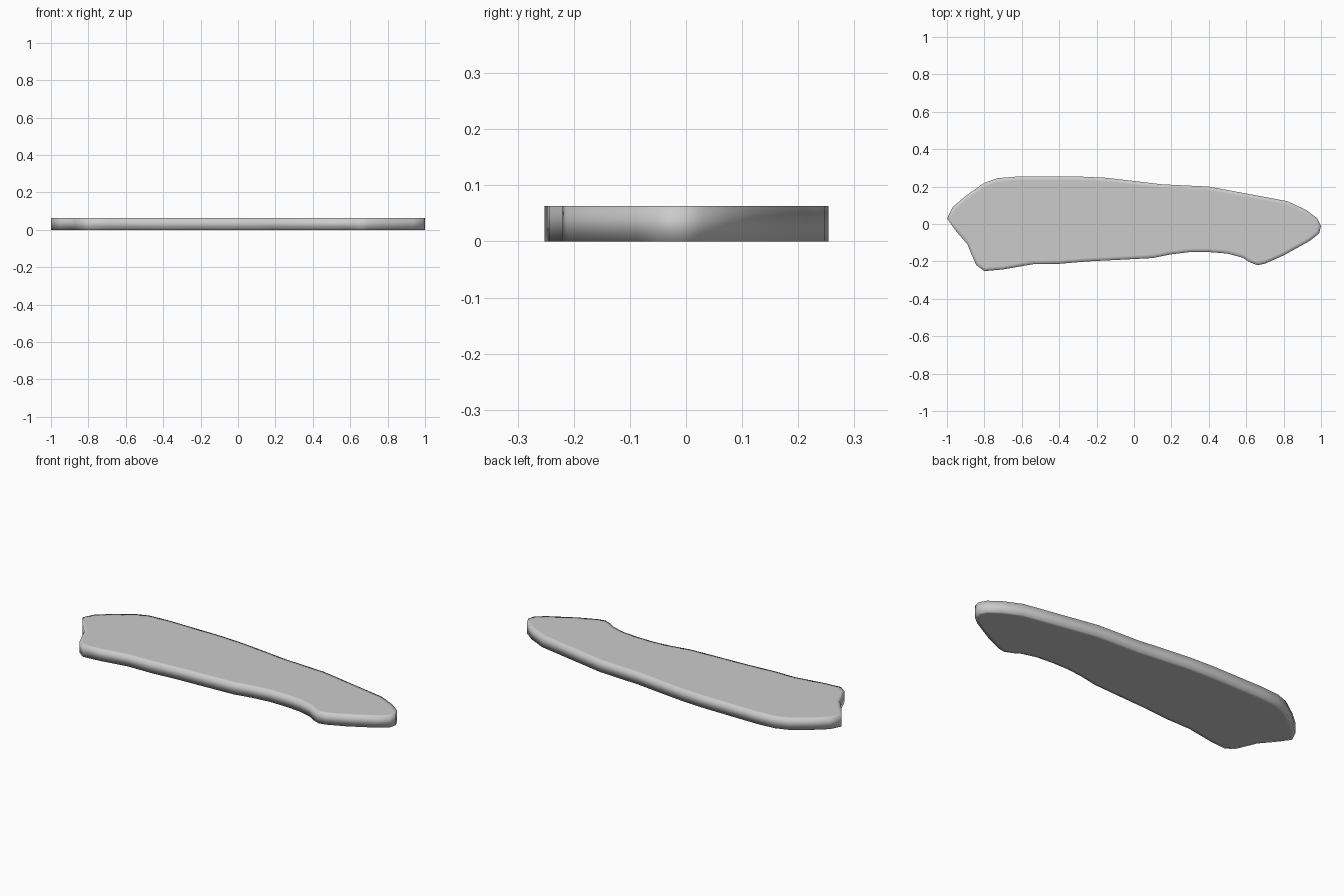
import bpy, bmesh

if "Cube" in bpy.data.objects:
    bpy.data.objects.remove(bpy.data.objects["Cube"])

HEIGHT = 0.063

# Outline of the slab, seen from above
outline = [
    (-1.0, 0.03), (-0.97, 0.09), (-0.9, 0.15), (-0.8, 0.22), (-0.73, 0.245),
    (-0.62, 0.254), (-0.3, 0.254), (-0.15, 0.247), (0.0, 0.23), (0.15, 0.212),
    (0.4, 0.2), (0.6, 0.163), (0.82, 0.122), (0.92, 0.075), (0.98, 0.03),
    (1.0, -0.01), (0.99, -0.05), (0.94, -0.09), (0.8, -0.168), (0.7, -0.212),
    (0.66, -0.22), (0.62, -0.205), (0.58, -0.18), (0.5, -0.158), (0.4, -0.15),
    (0.3, -0.15), (0.2, -0.162), (0.1, -0.182), (-0.05, -0.19), (-0.25, -0.2),
    (-0.4, -0.213), (-0.54, -0.215), (-0.7, -0.243), (-0.8, -0.252),
    (-0.843, -0.22), (-0.87, -0.16), (-0.89, -0.11), (-0.95, -0.04),
]

# Extrude the outline into a slab
bm = bmesh.new()
base = bm.faces.new([bm.verts.new((x, y, 0)) for x, y in outline])
ext = bmesh.ops.extrude_face_region(bm, geom=[base], use_keep_orig=True)
bmesh.ops.translate(bm, vec=(0, 0, HEIGHT),
                    verts=[g for g in ext["geom"] if isinstance(g, bmesh.types.BMVert)])
bmesh.ops.recalc_face_normals(bm, faces=bm.faces[:])

# Narrow flat rim on both faces, so the smooth shading rolls over the edge
caps = [f for f in bm.faces if len(f.verts) > 4]
bmesh.ops.inset_region(bm, faces=caps, thickness=0.02, depth=0, use_even_offset=True)

mesh = bpy.data.meshes.new("slab")
bm.to_mesh(mesh)
bm.free()
for poly in mesh.polygons:
    poly.use_smooth = True
slab = bpy.data.objects.new("slab", mesh)
bpy.context.collection.objects.link(slab)
